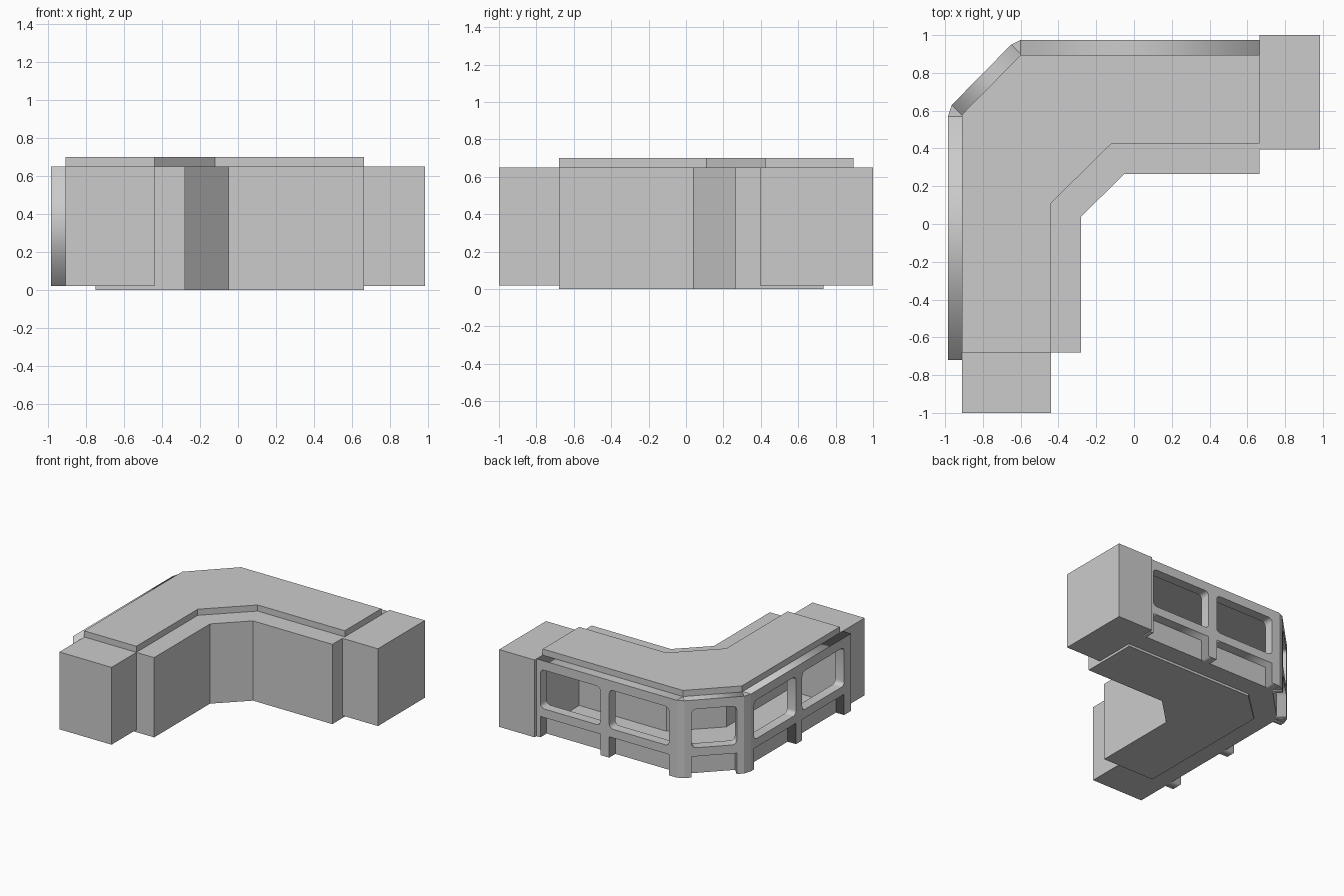
import bpy, bmesh, math
from mathutils import Vector, Matrix

if "Cube" in bpy.data.objects:
    bpy.data.objects.remove(bpy.data.objects["Cube"])

# Plan lines, each running from the left arm's end round the corner to the right arm's end
FRONT = [(-.28, -.68), (-.28, .04), (-.05, .265), (.665, .265)]
BACK_OF_WALL = [(-.44, -.68), (-.44, .11), (-.12, .425), (.665, .425)]
PLINTH = [(-.75, -.68), (-.75, .5), (-.5, .735), (.665, .735)]
SKIRT_IN = [(-.865, -.68), (-.865, .56), (-.58, .85), (.665, .85)]
OUTER = [(-.91, -.68), (-.91, .58), (-.6, .895), (.665, .895)]


def prism(name, pts, z0, z1):
    bm = bmesh.new()
    f = bm.faces.new([bm.verts.new((x, y, z0)) for x, y in pts])
    top = bmesh.ops.extrude_face_region(bm, geom=[f])['geom']
    bmesh.ops.translate(bm, vec=(0, 0, z1 - z0),
                        verts=[v for v in top if isinstance(v, bmesh.types.BMVert)])
    bmesh.ops.recalc_face_normals(bm, faces=bm.faces)
    me = bpy.data.meshes.new(name)
    bm.to_mesh(me)
    bm.free()
    ob = bpy.data.objects.new(name, me)
    bpy.context.collection.objects.link(ob)
    return ob


def band(name, a, b, z0, z1):
    return prism(name, a + b[::-1], z0, z1)


def rounded(u0, u1, v0, v1, r=.035, n=4):
    pts = []
    for cu, cv, a in ((u1-r, v1-r, 0), (u0+r, v1-r, 90), (u0+r, v0+r, 180), (u1-r, v0+r, 270)):
        for i in range(n + 1):
            t = math.radians(a + 90 * i / n)
            pts.append((cu + r * math.cos(t), cv + r * math.sin(t)))
    return pts


def window_frame(name, p, q, windows, depth=.08):
    # Comb-shaped panel with legs between the windows and rounded openings
    p, q = Vector((*p, 0)), Vector((*q, 0))
    length, d = (q - p).length, (q - p).normalized()
    outline = [(0, .65), (0, .02)]
    for u0, u1 in windows:
        outline += [(u0, .02), (u0, .19), (u1, .19), (u1, .02)]
    outline += [(length, .02), (length, .65)]
    cu = bpy.data.curves.new(name, 'CURVE')
    cu.dimensions = '2D'
    cu.fill_mode = 'BOTH'
    cu.extrude = depth / 2
    for pts in [outline] + [rounded(u0, u1, .26, .575) for u0, u1 in windows]:
        s = cu.splines.new('POLY')
        s.points.add(len(pts) - 1)
        for k, (u, v) in zip(s.points, pts):
            k.co = (u, v, 0, 1)
        s.use_cyclic_u = True
    tmp = bpy.data.objects.new(name + "_curve", cu)
    bpy.context.collection.objects.link(tmp)
    dg = bpy.context.evaluated_depsgraph_get()
    me = bpy.data.meshes.new_from_object(tmp.evaluated_get(dg))
    bpy.data.objects.remove(tmp)
    up = Vector((0, 0, 1))
    n = d.cross(up)
    m = Matrix((d, up, n)).transposed().to_4x4()
    m.translation = p - n * depth / 2
    me.transform(m)
    ob = bpy.data.objects.new(name, me)
    bpy.context.collection.objects.link(ob)


# Solid body
band("plinth", FRONT, PLINTH, 0, .02)
band("floor", FRONT, OUTER, .02, .06)
band("inner_wall", FRONT, BACK_OF_WALL, .06, .60)
band("skirt", SKIRT_IN, OUTER, .06, .22)
band("roof", FRONT, OUTER, .60, .65)
band("top_slab", BACK_OF_WALL, OUTER, .65, .70)

# End blocks
prism("right_end_block", [(.665, .395), (.985, .395), (.985, 1), (.665, 1)], .02, .65)
prism("left_end_block", [(-.91, -1), (-.44, -1), (-.44, -.68), (-.91, -.68)], .02, .65)

# Outer window frames and the posts joining them
window_frame("right_window_frame", (.665, .975), (-.6, .975), [(.035, .575), (.655, 1.195)])
window_frame("corner_window_frame", (-.65, .95), (-.965, .63), [(.055, .394)])
window_frame("left_window_frame", (-.985, .57), (-.985, -.72), [(.04, .58), (.66, 1.20)])
prism("right_corner_post", [(-.6, .975), (-.65, .95), (-.594, .893), (-.6, .89)], .02, .65)
prism("left_corner_post", [(-.985, .57), (-.965, .63), (-.908, .574), (-.905, .57)], .02, .65)
